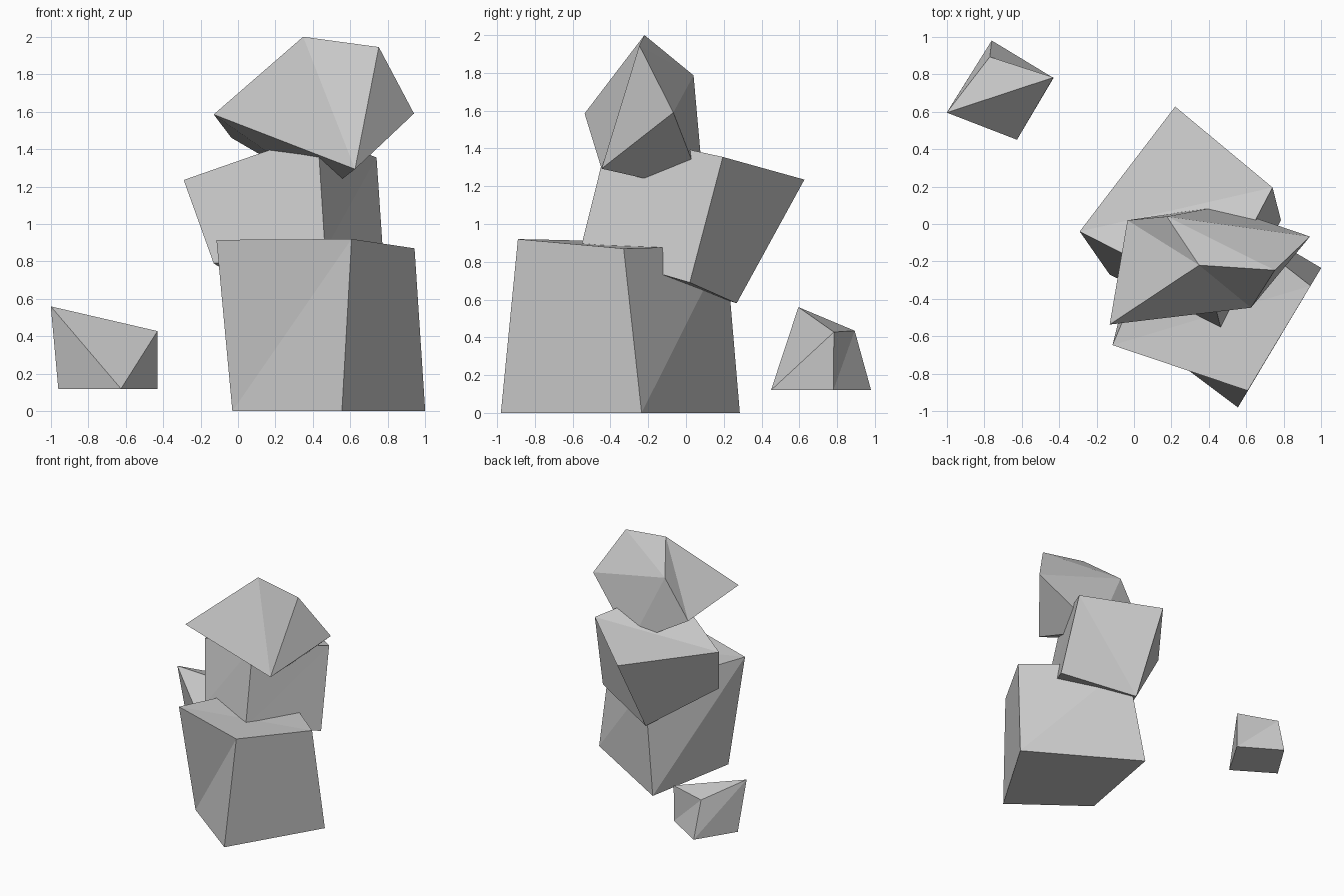
import bpy, bmesh

if "Cube" in bpy.data.objects:
    bpy.data.objects.remove(bpy.data.objects["Cube"])


def stone(name, bottom, top, flip=()):
    """Faceted block: a cube with moved corners, rings listed counter-clockwise.
    flip lists the sides whose crease runs the other way."""
    bm = bmesh.new()
    b = [bm.verts.new(p) for p in bottom]
    t = [bm.verts.new(p) for p in top]
    tris = [(b[0], b[2], b[1]), (b[0], b[3], b[2]),
            (t[1], t[3], t[0]), (t[1], t[2], t[3])]
    for i in range(4):
        j = (i + 1) % 4
        if i in flip:
            tris += [(b[i], b[j], t[i]), (b[j], t[j], t[i])]
        else:
            tris += [(b[i], b[j], t[j]), (b[i], t[j], t[i])]
    for tri in tris:
        bm.faces.new(tri)
    bmesh.ops.remove_doubles(bm, verts=bm.verts[:], dist=0.001)
    bmesh.ops.recalc_face_normals(bm, faces=bm.faces[:])
    me = bpy.data.meshes.new(name)
    bm.to_mesh(me)
    bm.free()
    ob = bpy.data.objects.new(name, me)
    bpy.context.collection.objects.link(ob)
    return ob


# Large base stone
stone("base_stone",
      [(.555, -.98, 0), (1, -.235, 0), (.12, .285, 0), (-.03, -.54, 0)],
      [(.607, -.89, .92), (.943, -.33, .87), (.25, .21, .885), (-.115, -.647, .915)])

# Tilted middle stone, sunk into the base
stone("middle_stone",
      [(.465, -.56, .86), (.785, .02, .69), (.2, .268, .58), (-.13, -.27, .79)],
      [(.425, -.405, 1.485), (.74, .195, 1.355), (.22, .627, 1.235), (-.29, -.04, 1.235)],
      flip=(1,))

# Pointed top stone, resting a corner in the middle one
stone("top_stone",
      [(-.13, -.537, 1.585), (.625, -.447, 1.293), (.465, .095, 1.17), (-.035, .02, 1.46)],
      [(.348, -.22, 2), (.752, -.247, 1.945), (.94, -.067, 1.59), (.175, .04, 1.787)],
      flip=(0,))

# Small loose stone with one top corner sheared off down to the bottom
stone("small_stone",
      [(-.625, .45, .12), (-.43, .78, .12), (-.76, .98, .12), (-.96, .66, .12)],
      [(-.625, .45, .12), (-.43, .783, .428), (-.77, .893, .435), (-1, .595, .56)])
